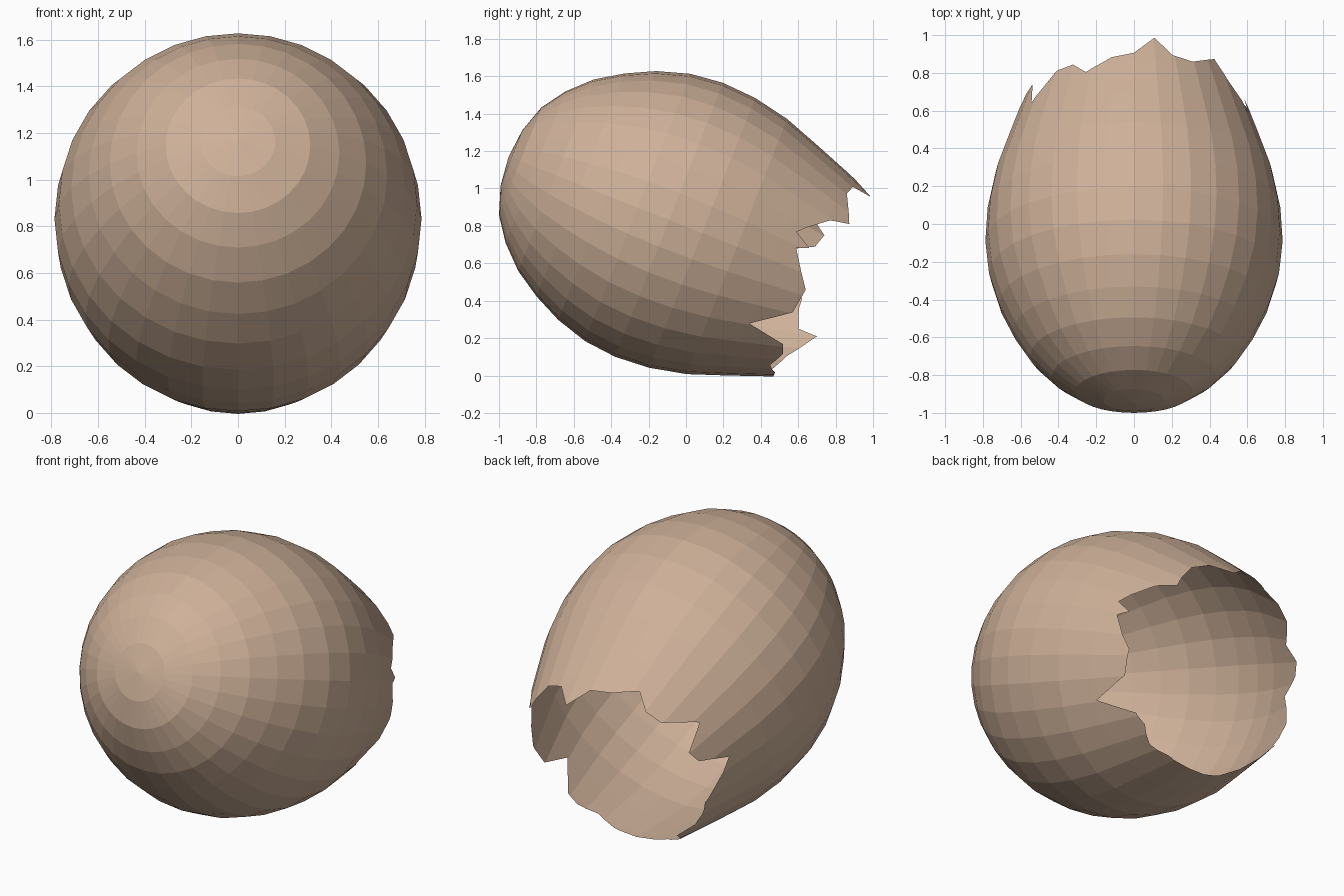
import bpy, bmesh
from math import sin, cos, radians, floor
from mathutils import Vector

if "Cube" in bpy.data.objects:
    bpy.data.objects.remove(bpy.data.objects["Cube"])

# Egg profile: (distance along axis, radius), blunt pole first
PROFILE = [(-.912, 0), (-.895, .16), (-.845, .31), (-.758, .435), (-.64, .55),
           (-.5, .64), (-.345, .715), (-.17, .768), (.01, .787), (.2, .775),
           (.4, .733), (.6, .662), (.8, .588), (.97, .52), (1.1, .44)]
# Broken rim: (angle round the axis from the top towards +x, axis distance)
RIM = [(-180, .836), (-160, .81), (-143, .862), (-124, .974), (-121, .866),
       (-109, .83), (-103, .826), (-84, .63), (-75, .789), (-67, .813),
       (-58.7, .669), (-44.5, .818), (-34, .826), (-25, .757), (-12, .835),
       (0, .86), (12, .967), (21.3, .861), (33, .843), (52, .915),
       (57.6, .812), (72.6, .667), (77, .763), (80, .698), (98, .827),
       (112, .806), (123, .614), (133, .821), (141, .84), (153, .797),
       (165, .836), (180, .836)]
STEP = 360 / 32
TILT = radians(21.5)
CENTRE = Vector((0, -.1, .836))
AXIS = Vector((0, cos(TILT), -sin(TILT)))
UP = Vector((0, sin(TILT), cos(TILT)))
SIDE = Vector((1, 0, 0))


def lerp_table(table, x):
    for (x0, y0), (x1, y1) in zip(table, table[1:]):
        if x <= x1:
            return y0 + (y1 - y0) * (x - x0) / (x1 - x0)
    return table[-1][1]


def place(phi, t):
    # Point on the flat facet between two of the 32 meridians
    k = floor(phi / STEP + 1e-9)
    f = phi / STEP - k
    a, b = radians(k * STEP), radians((k + 1) * STEP)
    r = lerp_table(PROFILE, t)
    s = sin(a) * (1 - f) + sin(b) * f
    c = cos(a) * (1 - f) + cos(b) * f
    return CENTRE + AXIS * t + (SIDE * s + UP * c) * r


def clip(cell):
    # Keep the part of a cell that lies below the broken rim
    out = []
    for p, q in zip(cell, cell[1:] + cell[:1]):
        fp = p[1] - lerp_table(RIM, p[0])
        fq = q[1] - lerp_table(RIM, q[0])
        if fp <= 0:
            out.append(p)
        if fp * fq < 0:
            w = fp / (fp - fq)
            out.append((p[0] + (q[0] - p[0]) * w, p[1] + (q[1] - p[1]) * w))
    return out


# Columns at every meridian and every rim corner
columns = sorted({round(k * STEP - 180, 4) for k in range(33)} | {float(p[0]) for p in RIM})
rings = [p[0] for p in PROFILE]

bm = bmesh.new()
for a, b in zip(columns, columns[1:]):
    for lo, hi in zip(rings, rings[1:]):
        poly = clip([(a, lo), (b, lo), (b, hi), (a, hi)])
        if lo == rings[0]:
            poly = poly[1:]          # triangle at the pole
        if len(poly) > 2:
            bm.faces.new([bm.verts.new(place(*p)) for p in poly])
bmesh.ops.remove_doubles(bm, verts=bm.verts, dist=.0005)
bmesh.ops.recalc_face_normals(bm, faces=bm.faces)
# Open surface: make sure the normals point outwards
if sum((f.calc_center_median() - CENTRE).dot(f.normal) for f in bm.faces) < 0:
    bmesh.ops.reverse_faces(bm, faces=bm.faces)

mesh = bpy.data.meshes.new("broken_eggshell")
bm.to_mesh(mesh)
bm.free()
shell = bpy.data.objects.new("broken_eggshell", mesh)
bpy.context.collection.objects.link(shell)

mat = bpy.data.materials.new("shell_tan")
mat.diffuse_color = (.62, .44, .32, 1)
mat.use_nodes = True
mat.node_tree.nodes["Principled BSDF"].inputs["Base Color"].default_value = mat.diffuse_color
mesh.materials.append(mat)
